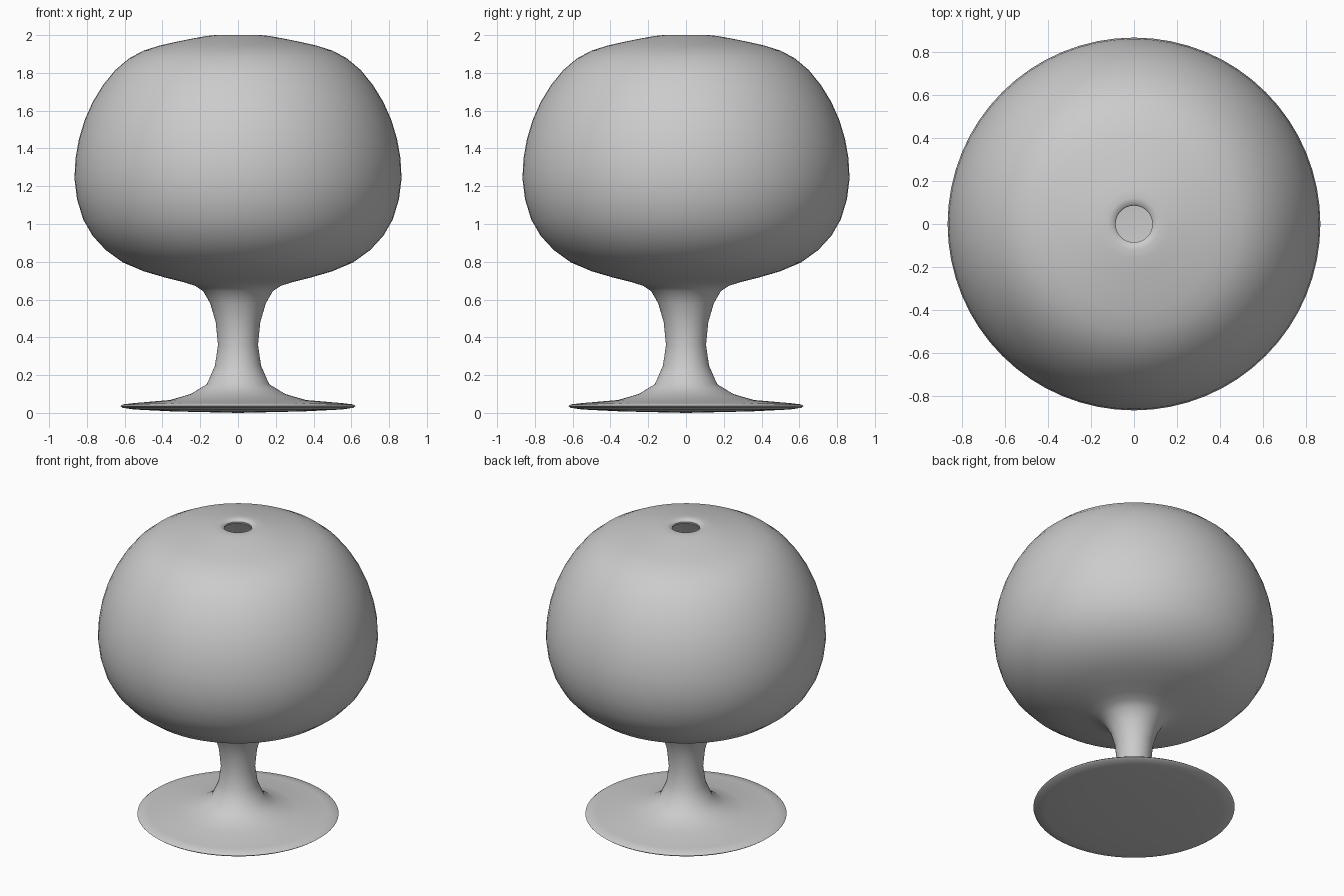
import bpy, bmesh, math

SEGMENTS = 64


def lathe(name, profile):
    """Revolve (radius, z) points about the z axis into a smooth object."""
    bm = bmesh.new()
    verts = [bm.verts.new((r, 0, z)) for r, z in profile]
    edges = [bm.edges.new(pair) for pair in zip(verts, verts[1:])]
    bmesh.ops.spin(bm, geom=verts + edges, cent=(0, 0, 0), axis=(0, 0, 1),
                   angle=2 * math.pi, steps=SEGMENTS, use_merge=True)
    bmesh.ops.remove_doubles(bm, verts=bm.verts, dist=0.0005)
    bmesh.ops.recalc_face_normals(bm, faces=bm.faces)
    mesh = bpy.data.meshes.new(name)
    bm.to_mesh(mesh)
    bm.free()
    obj = bpy.data.objects.new(name, mesh)
    bpy.context.collection.objects.link(obj)
    bpy.context.view_layer.objects.active = obj
    obj.select_set(True)
    bpy.ops.object.shade_smooth_by_angle(angle=math.radians(50))
    obj.select_set(False)
    return obj


# Foot and waisted stem
foot_and_stem = [
    (0, 0), (0.35, 0.008), (0.55, 0.018), (0.61, 0.027), (0.622, 0.036),
    (0.61, 0.045), (0.55, 0.052), (0.36, 0.068), (0.25, 0.1), (0.165, 0.152),
    (0.122, 0.25), (0.106, 0.36), (0.118, 0.48), (0.147, 0.58), (0.185, 0.645),
]

# Outside of the bowl, up to the small opening
bowl_outside = [
    (0.225, 0.672), (0.29, 0.693), (0.38, 0.715), (0.5, 0.75), (0.61, 0.797),
    (0.7, 0.862), (0.77, 0.938), (0.82, 1.025), (0.852, 1.13), (0.866, 1.24),
    (0.86, 1.35), (0.842, 1.45), (0.812, 1.55), (0.77, 1.645), (0.715, 1.735),
    (0.65, 1.815), (0.575, 1.878), (0.5, 1.918), (0.41, 1.946), (0.32, 1.966),
    (0.23, 1.984), (0.16, 1.996), (0.12, 2.0), (0.095, 1.996), (0.085, 1.985),
]

# Inside of the hollow bowl, from the lip down to the centre
bowl_inside = [
    (0.087, 1.972), (0.12, 1.965), (0.31, 1.935), (0.48, 1.892), (0.62, 1.8),
    (0.73, 1.64), (0.8, 1.46), (0.83, 1.25), (0.785, 1.04), (0.68, 0.89),
    (0.5, 0.79), (0.29, 0.735), (0.12, 0.715), (0, 0.71),
]

lathe("goblet", foot_and_stem + bowl_outside + bowl_inside)
